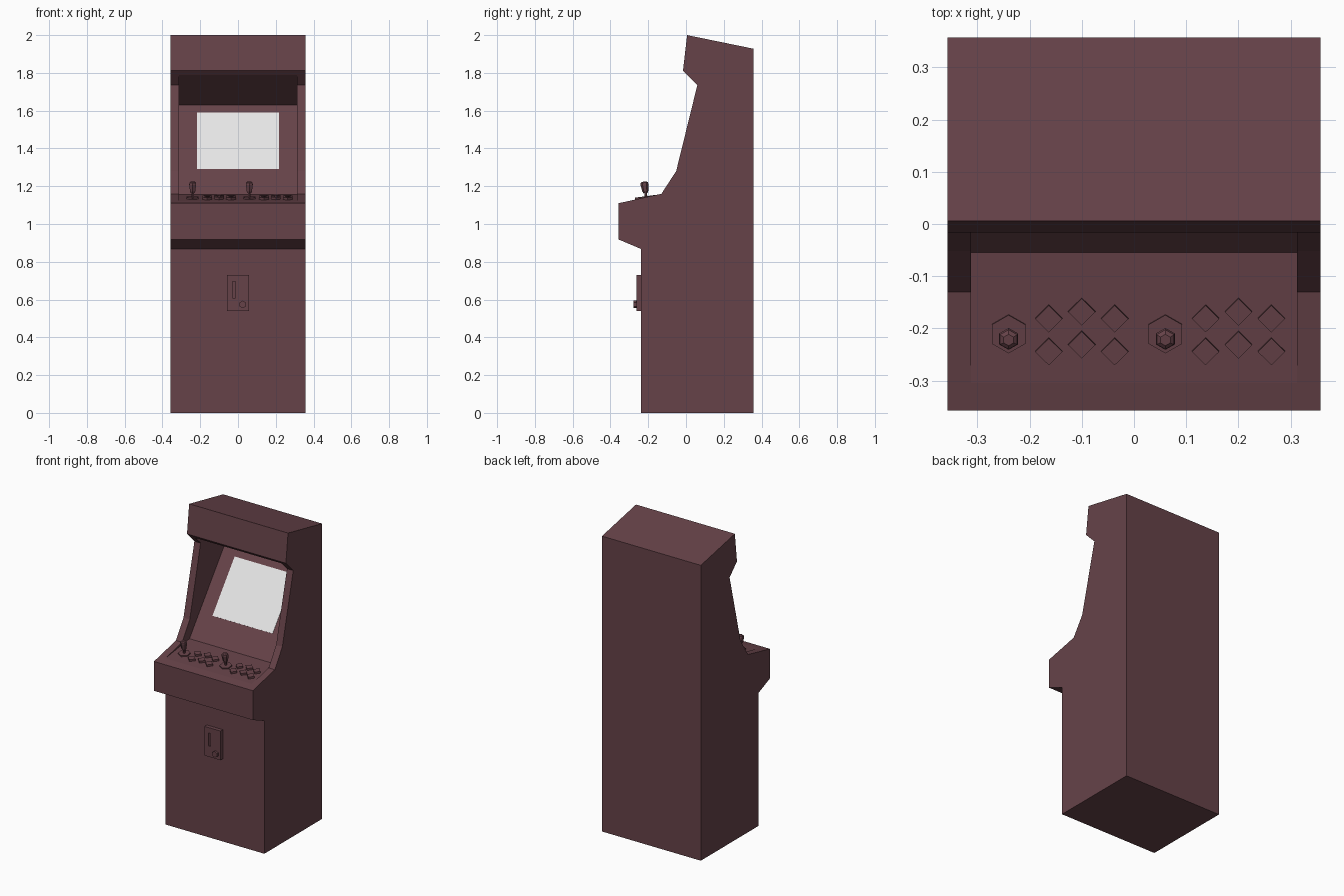
import bpy, bmesh, math
from mathutils import Matrix, Vector

cube = bpy.data.objects.get("Cube")
if cube:
    bpy.data.objects.remove(cube, do_unlink=True)


def make_material(name, rgb):
    mat = bpy.data.materials.new(name)
    mat.use_nodes = True
    mat.diffuse_color = (*rgb, 1)
    mat.node_tree.nodes["Principled BSDF"].inputs["Base Color"].default_value = (*rgb, 1)
    return mat


MAROON = make_material("dark maroon", (0.133, 0.055, 0.066))
WHITE = make_material("screen white", (0.8, 0.8, 0.8))


def finish(bm, name, mat=MAROON):
    bmesh.ops.recalc_face_normals(bm, faces=bm.faces)
    mesh = bpy.data.meshes.new(name)
    bm.to_mesh(mesh)
    bm.free()
    mesh.materials.append(mat)
    obj = bpy.data.objects.new(name, mesh)
    bpy.context.scene.collection.objects.link(obj)
    return obj


def extrude_profile(name, points, half_width):
    """Solid from a (y, z) outline, spanning the width along x."""
    bm = bmesh.new()
    face = bm.faces.new([bm.verts.new((-half_width, y, z)) for y, z in points])
    new = bmesh.ops.extrude_face_region(bm, geom=[face])["geom"]
    bmesh.ops.translate(bm, vec=(2 * half_width, 0, 0),
                        verts=[v for v in new if isinstance(v, bmesh.types.BMVert)])
    return finish(bm, name)


def box(name, size, matrix, mat=MAROON):
    bm = bmesh.new()
    bmesh.ops.create_cube(bm, size=1, matrix=matrix @ Matrix.Diagonal((*size, 1)))
    return finish(bm, name, mat)


def turned(name, sides, rings, matrix):
    """Stack of faceted sections through (radius, height) rings."""
    bm = bmesh.new()
    for (r1, h1), (r2, h2) in zip(rings, rings[1:]):
        bmesh.ops.create_cone(bm, segments=sides, radius1=r1, radius2=r2, depth=h2 - h1,
                              cap_ends=False,
                              matrix=matrix @ Matrix.Translation((0, 0, (h1 + h2) / 2)))
    bmesh.ops.remove_doubles(bm, verts=bm.verts, dist=0.0001)
    bmesh.ops.holes_fill(bm, edges=bm.edges, sides=sides)
    return finish(bm, name)


def carve(target, cutter):
    cutter.hide_render = True
    mod = target.modifiers.new("carve", "BOOLEAN")
    mod.operation = "DIFFERENCE"
    mod.solver = "EXACT"
    mod.object = cutter
    graph = bpy.context.evaluated_depsgraph_get()
    mesh = bpy.data.meshes.new_from_object(target.evaluated_get(graph))
    target.modifiers.clear()
    target.data = mesh
    bpy.data.objects.remove(cutter, do_unlink=True)


# Cabinet body with the open bay for controls and display
DECK_FRONT, DECK_BACK = Vector((0, -0.309, 1.121)), Vector((0, -0.055, 1.155))
PANEL_TOP = Vector((0, 0.307, 1.63))
cabinet = extrude_profile("cabinet", [
    (0.357, 0), (0.357, 1.928), (0.006, 2), (-0.016, 1.812), (0.06, 1.735),
    (-0.052, 1.28), (-0.13, 1.16), (-0.357, 1.11), (-0.357, 0.918),
    (-0.238, 0.868), (-0.238, 0)], 0.357)
bay = extrude_profile("bay_cutter", [
    DECK_FRONT.yz, DECK_BACK.yz, PANEL_TOP.yz, (0.006, 1.79),
    (-0.1, 1.79), (-0.4, 1.6), (-0.4, 1.25)], 0.312)
carve(cabinet, bay)

# Display plate lying on the leaning panel
lean = (PANEL_TOP - DECK_BACK).normalized()
lean_angle = math.atan2(lean.z, lean.y)
centre = DECK_BACK + lean * ((1.44 - DECK_BACK.z) / lean.z)
box("screen", (0.434, 0.3 / lean.z, 0.004),
    Matrix.Translation(centre) @ Matrix.Rotation(lean_angle, 4, "X"), WHITE)

# Controls: one joystick and six buttons per player, square to the deck
slope = (DECK_BACK.z - DECK_FRONT.z) / (DECK_BACK.y - DECK_FRONT.y)


def on_deck(x, y):
    z = DECK_FRONT.z + (y - DECK_FRONT.y) * slope
    return Matrix.Translation((x, y, z)) @ Matrix.Rotation(math.atan(slope), 4, "X")


for side, x in (("right", -0.24), ("left", 0.06)):
    place = on_deck(x, -0.21)
    turned(side + "_joystick_base", 6, [(0.037, -0.005), (0.037, 0.008)], place)
    turned(side + "_joystick_shaft", 6, [(0.007, 0), (0.007, 0.04)], place)
    turned(side + "_joystick_grip", 6,
           [(0.011, 0.03), (0.016, 0.04), (0.021, 0.075), (0.019, 0.085), (0.011, 0.091)],
           place)
    for column in range(3):
        for row in range(2):
            y = -0.18 - 0.063 * row + (0.013 if column == 1 else 0)
            turned(f"{side}_button_{row}_{column}", 4, [(0.026, -0.005), (0.026, 0.013)],
                   on_deck(x + 0.077 + 0.063 * column, y))

# Coin plate with slot and return knob
plate = box("coin_plate", (0.114, 0.03, 0.19), Matrix.Translation((0, -0.248, 0.635)))
slot = box("slot_cutter", (0.016, 0.02, 0.085), Matrix.Translation((-0.022, -0.265, 0.652)))
carve(plate, slot)
turned("coin_return_knob", 6, [(0.02, -0.005), (0.02, 0.014)],
       Matrix.Translation((0.025, -0.263, 0.574)) @ Matrix.Rotation(math.pi / 2, 4, "X"))
